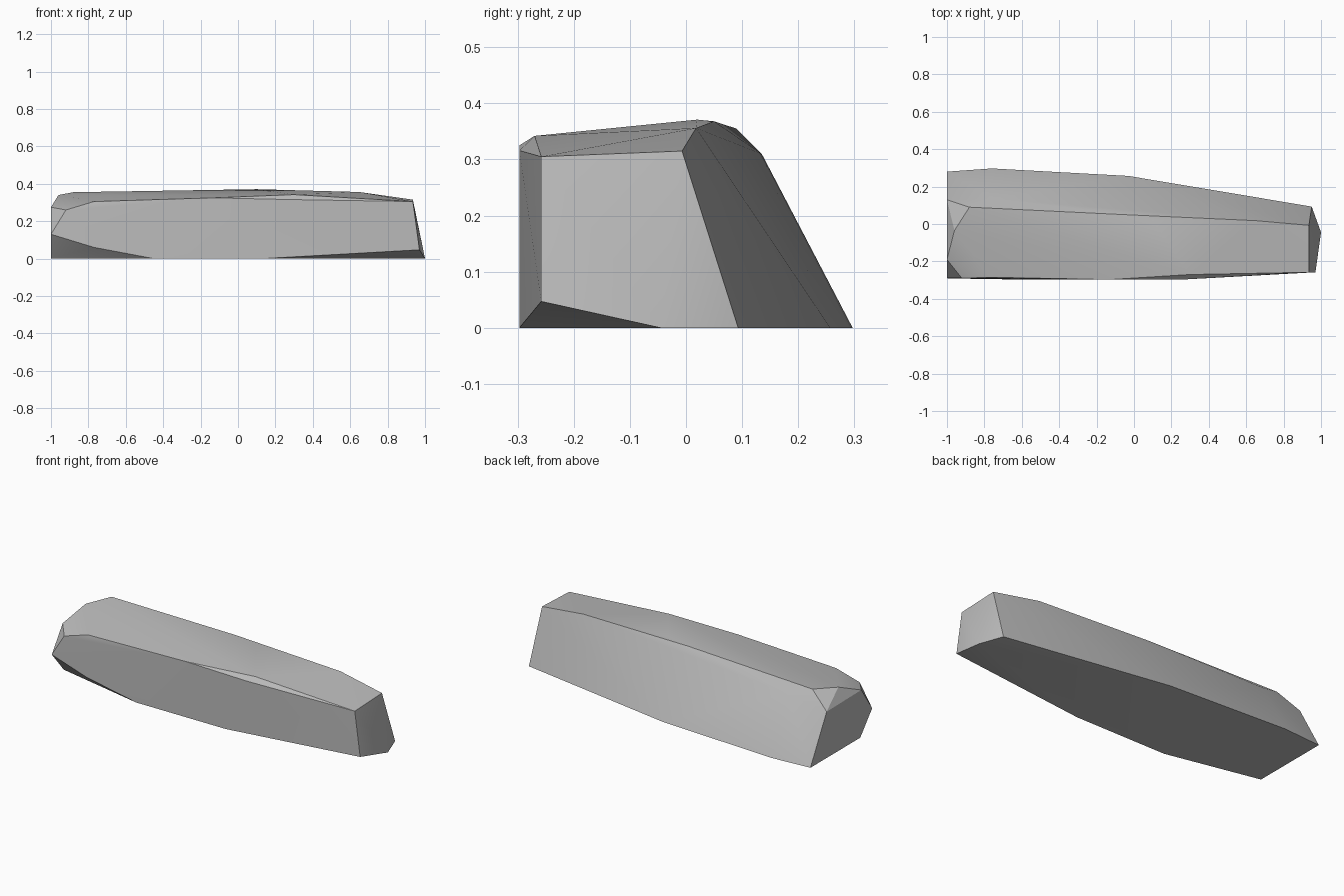
import bpy
import bmesh
from math import radians

# Remove the default cube only
default_cube = bpy.data.objects.get("Cube")
if default_cube:
    bpy.data.objects.remove(default_cube, do_unlink=True)


def make_material(name, color):
    """One flat colour for viewport and render."""
    material = bpy.data.materials.new(name)
    material.use_nodes = True
    material.diffuse_color = color
    shader = material.node_tree.nodes["Principled BSDF"]
    shader.inputs["Base Color"].default_value = color
    return material


def chiselled_solid(name, rings, material, sharp_angle):
    """Wrap a tight convex skin around the corner rings of a hewn block."""
    bm = bmesh.new()
    for ring in rings:
        for corner in ring:
            bm.verts.new(corner)
    result = bmesh.ops.convex_hull(bm, input=bm.verts[:])
    loose = {g for g in result["geom_interior"] + result["geom_unused"]
             if isinstance(g, bmesh.types.BMVert)}
    bmesh.ops.delete(bm, geom=list(loose), context="VERTS")
    bmesh.ops.dissolve_limit(bm, angle_limit=radians(1),
                             verts=bm.verts[:], edges=bm.edges[:])
    bmesh.ops.recalc_face_normals(bm, faces=bm.faces[:])

    mesh = bpy.data.meshes.new(name)
    bm.to_mesh(mesh)
    bm.free()
    mesh.materials.append(material)
    block = bpy.data.objects.new(name, mesh)
    bpy.context.collection.objects.link(block)

    # Soft broad facets, crisp hewn edges
    bpy.ops.object.select_all(action="DESELECT")
    block.select_set(True)
    bpy.context.view_layer.objects.active = block
    bpy.ops.object.shade_smooth_by_angle(angle=radians(sharp_angle))
    return block


# Flat footprint resting on the ground
footprint = [(x, y, 0) for x, y in (
    (-1, .28), (-.76, .297), (-.03, .257), (.95, .093),
    (1, -.045), (.13, -.297), (-.45, -.297), (-1, -.18))]

# Undercut corners along the front foot
undercut = [(-1, -.29, .13), (-.77, -.295, .06), (.97, -.258, .047)]

# Upper edge of the front wall and its narrow bevel
front_brow = [(-.92, -.29, .26), (-.77, -.285, .305), (-.13, -.297, .325),
              (.26, -.297, .316), (.3, -.27, .342), (.935, -.258, .305)]

# Broken crown at the wide end
wide_crown = [(-1, -.19, .275), (-.96, -.035, .34), (-1, .13, .27),
              (-.88, .09, .355), (-.75, .135, .31)]

# Long ridge along the back of the top
ridge = [(-.05, .05, .368), (.1, .02, .371), (.65, .018, .356),
         (.935, -.007, .315)]

stone_grey = make_material("stone grey", (.5, .5, .5, 1))
chiselled_solid("stone_block",
                [footprint, undercut, front_brow, wide_crown, ridge],
                stone_grey, 30)
